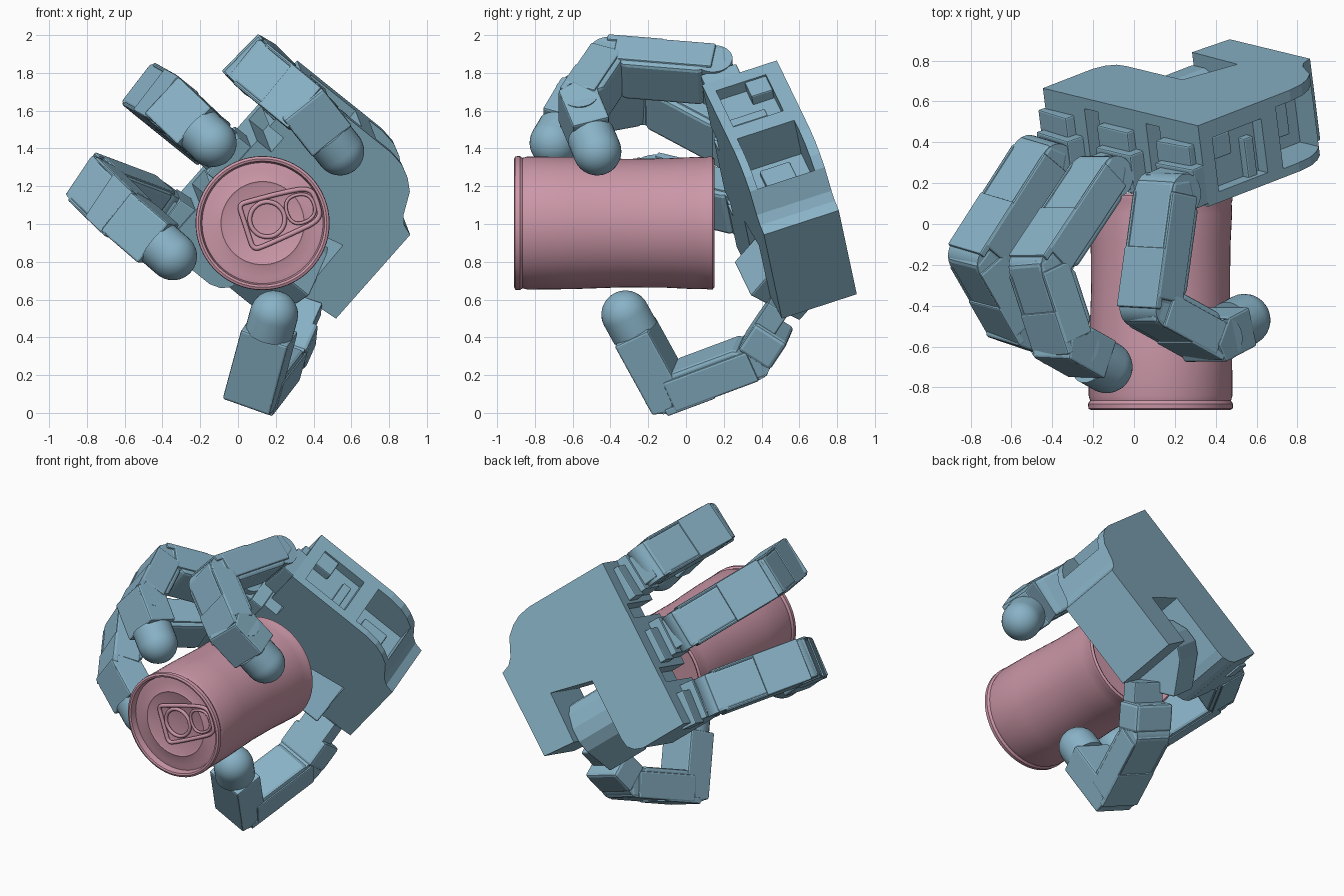
import bpy, bmesh, math
from mathutils import Vector as V, Matrix

cube = bpy.data.objects.get("Cube")
if cube:
    bpy.data.objects.remove(cube)


def material(name, rgb):
    m = bpy.data.materials.new(name)
    m.use_nodes = True
    m.diffuse_color = (*rgb, 1)
    m.node_tree.nodes["Principled BSDF"].inputs["Base Color"].default_value = (*rgb, 1)
    return m


BLUE = material("steel blue", (0.25, 0.45, 0.57))
PINK = material("dusty pink", (0.60, 0.31, 0.39))


def frame(origin, x, y, z):
    m = Matrix((x, y, z)).transposed().to_4x4()
    m.translation = origin
    return m


def finish(name, bm, mat, matrix, bevel=0, smooth=True):
    bmesh.ops.recalc_face_normals(bm, faces=bm.faces)
    me = bpy.data.meshes.new(name)
    bm.to_mesh(me)
    bm.free()
    ob = bpy.data.objects.new(name, me)
    ob.matrix_world = matrix
    me.materials.append(mat)
    bpy.context.collection.objects.link(ob)
    if bevel:
        mod = ob.modifiers.new("soft edges", "BEVEL")
        mod.width, mod.segments = bevel, 2
    if smooth:
        bpy.ops.object.select_all(action="DESELECT")
        ob.select_set(True)
        bpy.context.view_layer.objects.active = ob
        bpy.ops.object.shade_smooth_by_angle(angle=math.radians(32))
    return ob


def prism(name, outline, width, matrix, bevel=0):
    """Outline in local x/z, extruded symmetrically along local y."""
    bm = bmesh.new()
    f = bm.faces.new([bm.verts.new((x, -width / 2, z)) for x, z in outline])
    ext = bmesh.ops.extrude_face_region(bm, geom=[f])["geom"]
    bmesh.ops.translate(bm, vec=(0, width, 0), verts=[e for e in ext if isinstance(e, bmesh.types.BMVert)])
    return finish(name, bm, BLUE, matrix, bevel, smooth=False)


def box(name, x, y, z, matrix, bevel=0.008):
    rect = [(x[0], z[0]), (x[1], z[0]), (x[1], z[1]), (x[0], z[1])]
    return prism(name, rect, y[1] - y[0], matrix @ Matrix.Translation((0, (y[0] + y[1]) / 2, 0)), bevel)


def cut(target, cutter):
    cutter.hide_render = True
    cutter.hide_set(True)
    mod = target.modifiers.new("recess", "BOOLEAN")
    mod.object, mod.operation, mod.solver = cutter, "DIFFERENCE", "EXACT"


def lathe(name, profile, mat, matrix, steps=48):
    """Profile of (radius, height) turned around local z."""
    bm = bmesh.new()
    vs = [bm.verts.new((r, 0, h)) for r, h in profile]
    es = [bm.edges.new(p) for p in zip(vs, vs[1:])]
    bmesh.ops.spin(bm, geom=vs + es, cent=(0, 0, 0), axis=(0, 0, 1), angle=math.tau, steps=steps)
    bmesh.ops.remove_doubles(bm, verts=bm.verts, dist=0.0005)
    return finish(name, bm, mat, matrix)


# Hand frame: PX leaves the palm, PY runs across the fingers, PZ points along them
PZ = V((-0.748, -0.29, 0.60)).normalized()
PX = V((0.12, -0.95, -0.31))
PX = (PX - PX.dot(PZ) * PZ).normalized()
PY = PZ.cross(PX)
O = V((-0.03, 0.284, 1.343))
HAND = frame(O, PX, PY, PZ)

# Palm: outline across the hand, extruded through its thickness
outline = [(0.58, 0), (0.58, -0.6), (0.565, -0.69), (0.53, -0.76), (0.48, -0.82), (0.42, -0.85),
           (0.36, -0.88), (0.32, -0.92), (0.30, -0.98), (-0.30, -0.98), (-0.32, -0.75), (0.03, -0.74),
           (-0.04, -0.44), (-0.46, -0.44), (-0.52, -0.43), (-0.56, -0.39), (-0.58, -0.33), (-0.58, 0)]
palm = prism("palm", outline, 0.42, frame(O - 0.096 * PX, PY, PX, PZ))
# Recesses in the long side and between the finger sockets
for x, y, z in [((-0.25, 0.07), (0.34, 0.7), (-0.82, -0.50)),
                ((-0.22, 0.06), (0.51, 0.7), (-0.40, -0.08)),
                ((-0.25, 0.2), (0.18, 0.28), (-0.1, 0.1)),
                ((-0.25, 0.2), (-0.28, -0.18), (-0.1, 0.1))]:
    cut(palm, box("palm_recess_cutter", x, y, z, HAND, 0))
box("side_housing", (-0.17, 0.0), (0.32, 0.37), (-0.74, -0.56), HAND)
box("side_latch", (-0.14, 0.07), (0.49, 0.55), (-0.36, -0.30), HAND)
box("side_catch", (-0.22, -0.1), (0.49, 0.57), (-0.2, -0.07), HAND)

T, W = 0.202, 0.283  # finger thickness and width


def link_frame(p, q, w):
    z = (q - p).normalized()
    y = (w - w.dot(z) * z).normalized()
    return frame(p, y.cross(z), y, z), (q - p).length


def knuckle(name, p, w):
    bm = bmesh.new()
    bmesh.ops.create_cone(bm, cap_ends=True, segments=32, radius1=T / 2, radius2=T / 2, depth=W * 0.9)
    finish(name, bm, BLUE, Matrix.Translation(p) @ w.to_track_quat("Z", "Y").to_matrix().to_4x4())


def segment(name, p, q, w):
    """Finger link: a shell, chamfered on the gripping side, with side plates and a back cover."""
    m, n = link_frame(p, q, w)
    h = T / 2
    prism(name, [(-h, -0.05), (0.02, -0.08), (h, 0.07), (h, n - 0.09), (0.02, n + 0.01),
                 (-h, n - 0.02)], W * 0.93, m, 0.02)
    for s in (-1, 1):
        a, b = sorted((s * W * 0.42, s * W * 0.5))
        box(name + "_side_plate", (-h - 0.004, h * 0.7), (a, b), (0.0, n - 0.03), m, 0.012)
    box(name + "_back_cover", (-h - 0.01, -h + 0.03), (-W * 0.49, W * 0.49), (n * 0.5, n + 0.02), m)


def tip(name, p, q, w):
    """Last link: a block that ends in a round rubber cap."""
    m, n = link_frame(p, q, w)
    h, r = T / 2, 0.128
    prism(name + "_block", [(-h, -0.07), (0.0, -0.1), (h, 0.02), (h, n - 0.1), (-h, n - 0.1)], W * 0.94, m, 0.012)
    dome = [(r * math.cos(a), n + r * math.sin(a)) for a in [i * math.pi / 20 for i in range(11)]]
    lathe(name + "_cap", [(0, n - 0.11), (r, n - 0.11)] + dome, BLUE, m, 32)


def digit(name, joints, w):
    for i, part in enumerate(("proximal", "middle")[-(len(joints) - 2):]):
        segment(f"{name}_{part}_link", joints[i], joints[i + 1], w)
    for p in joints[:-1]:
        knuckle(name + "_knuckle", p, w)
    tip(name + "_tip", joints[-2], joints[-1], w)


# Fingers: socket offset across the palm, splay, then joint positions
fingers = {
    "upper_finger": (0.448, 0.087, [(0.166, 0.15, 1.785), (0.09, -0.405, 1.83), (0.37, -0.56, 1.60), (0.54, -0.47, 1.385)]),
    "centre_finger": (0.0, 0.0, [(-0.162, 0.233, 1.449), (-0.455, -0.21, 1.685), (-0.33, -0.59, 1.615), (-0.135, -0.70, 1.43)]),
    "lower_finger": (-0.448, -0.087, [(-0.449, 0.315, 1.09), (-0.755, -0.165, 1.205), (-0.565, -0.495, 1.02), (-0.345, -0.57, 0.83)]),
}
for name, (off, splay, pts) in fingers.items():
    pts = [V(p) for p in pts]
    w = (pts[1] - pts[0]).cross(pts[3] - pts[1]).normalized()
    digit(name, pts, w)
    base = HAND @ Matrix.Translation((0, off, -0.016)) @ Matrix.Rotation(-splay, 4, "X")
    box(name + "_base", (-T / 2, T / 2), (-W * 0.46, W * 0.46), (-0.04, 0.10), base)
    box(name + "_yoke", (-T * 0.4, T * 0.4), (-W * 0.36, W * 0.36), (0.05, 0.2), base)
    box(name + "_socket", (-0.2, -0.08), (-0.15, 0.08), (-0.05, 0.06), base)

# Thumb: motor block in the palm notch, then the jointed links
root = O - 0.187 * PX - 0.2 * PY - 0.474 * PZ
d = (0.77 * PX - 0.64 * PY).normalized()
motor = frame(root, PZ.cross(d), PZ, d)
side = 1 if PZ.cross(d).dot(PX) > 0 else -1
# Rounded at the back so that it stays inside the notch
motor_outline = [(side * x, z) for x, z in [(-0.16, 0.36), (-0.16, 0.12), (-0.13, 0.04), (-0.06, -0.02),
                                            (0.04, -0.05), (0.12, -0.04), (0.18, 0.0), (0.2, 0.06), (0.2, 0.36)]]
prism("thumb_motor", motor_outline, 0.3, motor @ Matrix.Translation((0, -0.13, 0)), 0.01)
thumb = [V(p) for p in ((0.22, 0.365, 0.305), (0.085, -0.105, 0.13), (0.19, -0.32, 0.52))]
tw = (thumb[1] - thumb[0]).cross(thumb[2] - thumb[1]).normalized()
digit("thumb", thumb, tw)
m, n = link_frame(V((0.28, 0.455, 0.44)), thumb[0], tw)
box("thumb_base", (-T / 2, T / 2), (-W / 2, W / 2), (-0.03, n - 0.02), m, 0.02)
box("thumb_bracket", (-0.02, T / 2), (-W * 0.4, W * 0.4), (-0.16, 0.0), m)

# Can: local z runs from the lid toward the palm
CAN = frame(V((0.13, -0.91, 1.005)), V((1, 0, 0)), V((0, 0, 1)), V((0, -1, 0)))
CAN = CAN @ Matrix.Diagonal((1, 1, -1, 1))
lathe("can_body", [(0, 0.035), (0.21, 0.035), (0.22, 0.03), (0.23, 0.035), (0.29, 0.04), (0.32, 0.045),
                   (0.328, 0.004), (0.34, 0), (0.353, 0.006), (0.355, 0.03), (0.345, 0.045), (0.352, 0.07),
                   (0.35, 0.3), (0.34, 0.58), (0.342, 0.8), (0.35, 0.96), (0.348, 1.015), (0.353, 1.03),
                   (0.353, 1.05), (0.34, 1.06), (0.325, 1.05), (0.31, 1.02), (0, 1.02)], PINK, CAN, 64)


def wire(name, pts, radius):
    cu = bpy.data.curves.new(name, "CURVE")
    cu.dimensions, cu.bevel_depth, cu.bevel_resolution = "3D", radius, 2
    sp = cu.splines.new("NURBS")
    sp.points.add(len(pts) - 1)
    for p, (x, y) in zip(sp.points, pts):
        p.co = (x, y, 0.022, 1)
    sp.use_cyclic_u, sp.order_u = True, 3
    cu.materials.append(PINK)
    ob = bpy.data.objects.new(name, cu)
    ob.matrix_world = CAN @ Matrix.Translation((0.025, 0.02, 0)) @ Matrix.Rotation(math.radians(18), 4, "Z")
    bpy.context.collection.objects.link(ob)


# Pull tab and rivet ring on the lid
wire("tab_rim", [(-0.12, -0.13), (-0.06, -0.13), (0.12, -0.11), (0.27, -0.09), (0.28, 0.0), (0.27, 0.09),
                 (0.12, 0.11), (-0.06, 0.12), (-0.12, 0.12), (-0.12, 0.05), (-0.12, -0.05)], 0.013)
wire("tab_finger_hole", [(0.11, -0.08), (0.26, -0.07), (0.26, 0.07), (0.11, 0.08)], 0.009)
wire("tab_rivet_ring", [(0.1 * math.cos(a), 0.1 * math.sin(a)) for a in [i * math.pi / 4 for i in range(8)]], 0.012)
